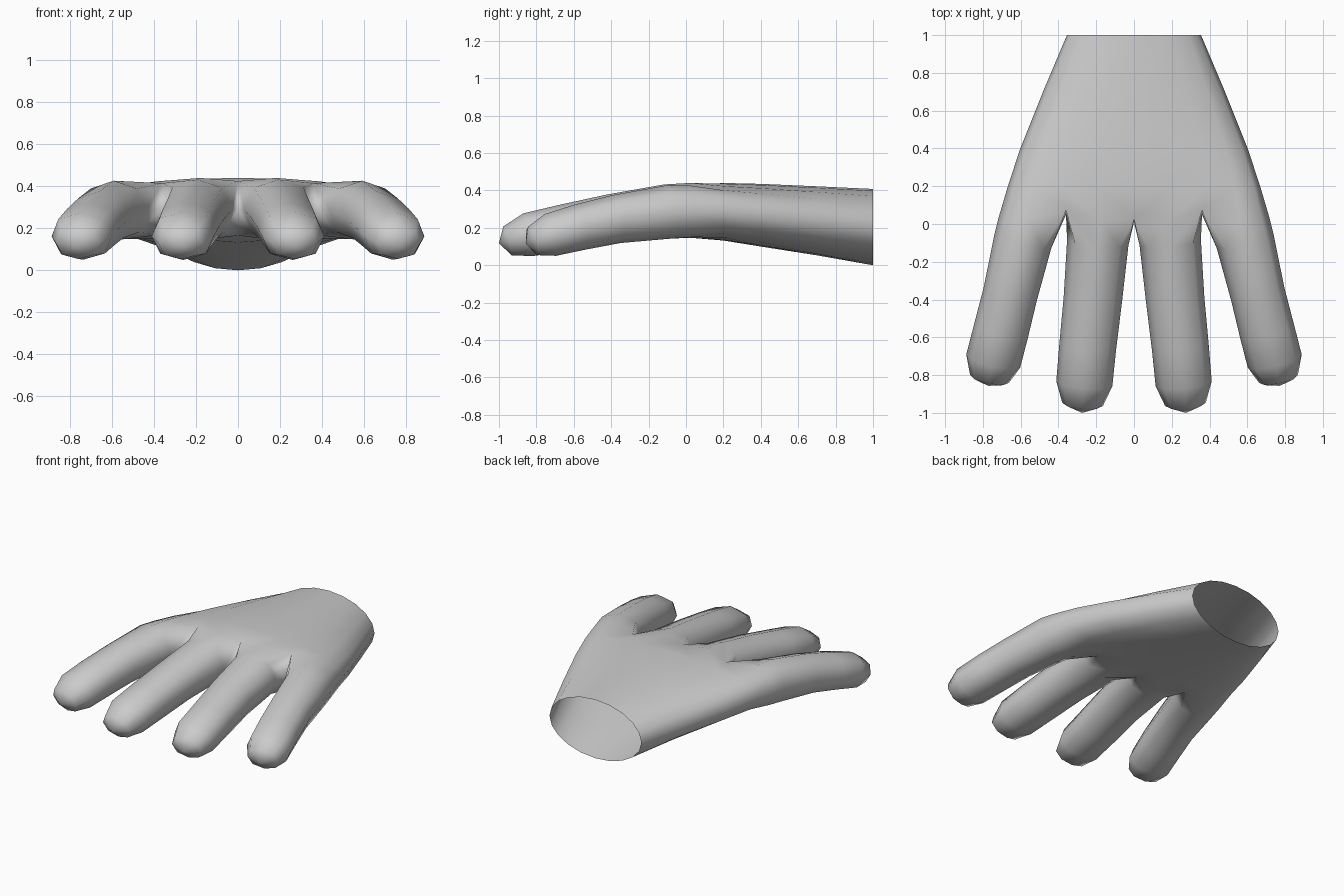
import bpy, bmesh
from math import cos, sin, pi, copysign
from mathutils import Vector

if "Cube" in bpy.data.objects:
    bpy.data.objects.remove(bpy.data.objects["Cube"])

bm = bmesh.new()


def add(x, y, z):
    return bm.verts.new((x, y, z))


def bridge(a, b, closed=True):
    n = len(a)
    for i in range(n if closed else n - 1):
        j = (i + 1) % n
        bm.faces.new((a[i], a[j], b[j], b[i]))


def finger(base, path, tip):
    """Loft eight-sided rings (x, y, z, half width, half height) from the knuckle to the tip."""
    pts = [Vector(p[:3]) for p in path] + [Vector(tip)]
    prev = base
    for i, p in enumerate(path):
        t = (pts[i + 1] - pts[max(i - 1, 0)]).normalized()
        u = t.cross(Vector((0, 0, 1))).normalized() * -1
        v = t.cross(u).normalized()
        if v.z < 0:
            v = -v
        if u.x < 0:
            u = -u
        ring = []
        for k in range(8):
            f = 1.04 if k % 2 else 1.0
            a = k * pi / 4
            ring.append(bm.verts.new(pts[i] + u * cos(a) * p[3] * f + v * sin(a) * p[4] * f))
        bridge(prev, ring)
        prev = ring
    end = add(*tip)
    for k in range(8):
        bm.faces.new((prev[k], prev[(k + 1) % 8], end))


# Knuckle row for the right half: side, then columns running to the centre
side = add(0.718, 0.03, 0.285)
cols = [(0.675, 0.03, 0.385, 0.185), (0.56, 0.03, 0.425, 0.15), (0.36, 0.075, 0.415, 0.17),
        (0.18, 0.02, 0.44, 0.147), (0, 0.03, 0.425, 0.165)]
top = [add(x, y, zt) for x, y, zt, zb in cols]
bot = [add(x, y, zb) for x, y, zt, zb in cols]
web_outer = add(0.36, 0.05, 0.29)
web_mid = add(0, 0.01, 0.29)

# Outer and inner fingers
finger([side, top[0], top[1], top[2], web_outer, bot[2], bot[1], bot[0]],
       [(0.588, -0.09, 0.285, 0.155, 0.143), (0.655, -0.37, 0.247, 0.145, 0.130),
        (0.705, -0.57, 0.203, 0.147, 0.124), (0.745, -0.725, 0.162, 0.147, 0.116),
        (0.765, -0.82, 0.13, 0.105, 0.08)], (0.772, -0.857, 0.118))
finger([web_outer, top[2], top[3], top[4], web_mid, bot[4], bot[3], bot[2]],
       [(0.192, -0.1, 0.287, 0.163, 0.146), (0.218, -0.4, 0.248, 0.155, 0.132),
        (0.245, -0.65, 0.2, 0.151, 0.126), (0.263, -0.845, 0.163, 0.149, 0.117),
        (0.272, -0.955, 0.13, 0.108, 0.08)], (0.275, -1.0, 0.118))

# Palm: half loops lofted back to the open wrist
prev = top[::-1] + [side] + bot
for y, w, zt, zb, p in [(0.2, 0.668, 0.44, 0.132, 0.55), (0.4, 0.602, 0.435, 0.10, 0.7),
                        (0.7, 0.482, 0.422, 0.053, 0.85), (1.0, 0.355, 0.408, 0.0, 1.0)]:
    ring = []
    for k in range(11):
        a = pi / 2 - k * pi / 10
        s = copysign(abs(sin(a)) ** p, sin(a)) if k != 5 else 0
        x = 0 if k in (0, 10) else w * cos(a)
        ring.append(add(x, y, (zt + zb) / 2 + (zt - zb) / 2 * s))
    bridge(prev, ring, closed=False)
    prev = ring

bmesh.ops.recalc_face_normals(bm, faces=bm.faces)
for f in bm.faces:
    f.smooth = True
mesh = bpy.data.meshes.new("hand")
bm.to_mesh(mesh)
bm.free()
# Outward check: the knuckle tops should face up
if sum(f.normal.z * (f.center.z - 0.25) * f.area for f in mesh.polygons) < 0:
    mesh.flip_normals()
hand = bpy.data.objects.new("hand", mesh)
bpy.context.collection.objects.link(hand)

# Left half
mirror = hand.modifiers.new("mirror", 'MIRROR')
mirror.use_clip = True
mirror.merge_threshold = 0.001
